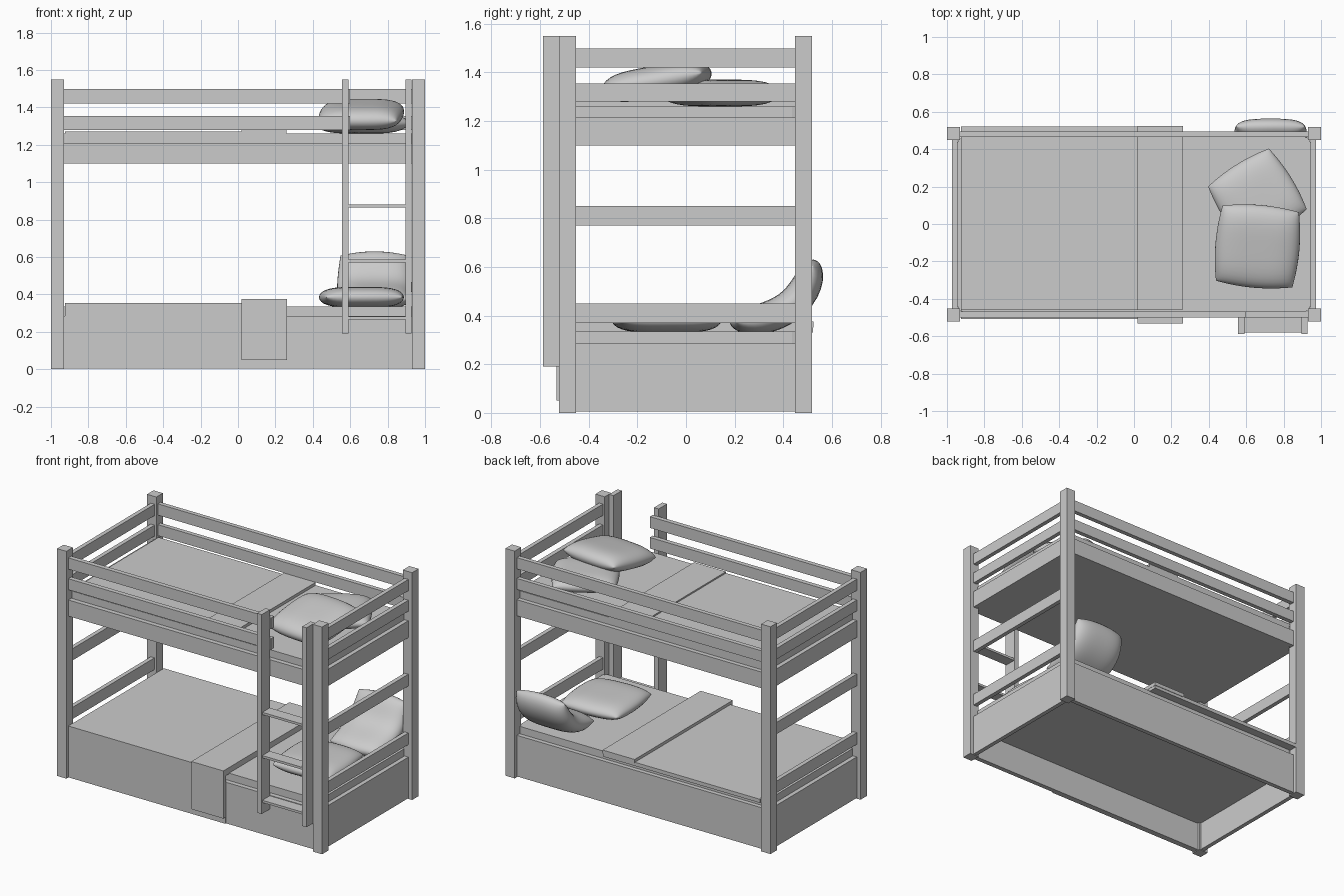
import bpy, bmesh, math
from mathutils import Vector, Matrix

if "Cube" in bpy.data.objects:
    bpy.data.objects.remove(bpy.data.objects["Cube"])


def link(name, bm):
    me = bpy.data.meshes.new(name)
    bm.to_mesh(me)
    bm.free()
    ob = bpy.data.objects.new(name, me)
    bpy.context.collection.objects.link(ob)
    return ob


def box(name, x, y, z, bevel=0):
    """Box given by its (min, max) range on each axis."""
    bm = bmesh.new()
    bmesh.ops.create_cube(bm, size=1)
    for v in bm.verts:
        v.co = Vector([(r[0] + r[1]) / 2 + c * (r[1] - r[0]) for c, r in zip(v.co, (x, y, z))])
    if bevel:
        edges = [e for e in bm.edges if abs(e.verts[0].co.z - e.verts[1].co.z) > 1e-4]
        bmesh.ops.bevel(bm, geom=edges, offset=bevel, segments=3, affect='EDGES', profile=0.5)
    return link(name, bm)


def pillow(name, loc, size, rot=(0, 0, 0), path=None):
    """Cushion with bulging sides; path = three (y, z) points to bend it along."""
    w, d, h = [s / 2 for s in size]
    n = 10
    bm = bmesh.new()
    for side in (1, -1):
        grid = []
        for j in range(2 * n + 1):
            row = []
            for i in range(2 * n + 1):
                u, v = [math.sin(k / n * math.pi / 2) if abs(k) < n else k / n for k in (i - n, j - n)]
                x = w * u * (1 - 0.09 * v * v)
                y = d * v * (1 - 0.09 * u * u)
                z = side * h * math.sqrt(max(0, (1 - u ** 4) * (1 - v ** 4)))
                if path:
                    a, b, c = [Vector(p) for p in path]
                    t = (y / d + 1) / 2
                    p = a * (1 - t) ** 2 + b * 2 * t * (1 - t) + c * t * t
                    g = ((b - a) * (1 - t) + (c - b) * t).normalized()
                    y, z = p.x - g.y * z, p.y + g.x * z
                row.append(bm.verts.new((x, y, z)))
            grid.append(row)
        for j in range(2 * n):
            for i in range(2 * n):
                q = [grid[j][i], grid[j][i + 1], grid[j + 1][i + 1], grid[j + 1][i]]
                bm.faces.new(q if side > 0 else q[::-1])
    bmesh.ops.remove_doubles(bm, verts=bm.verts, dist=1e-5)
    bmesh.ops.recalc_face_normals(bm, faces=bm.faces)
    for f in bm.faces:
        f.smooth = True
    ob = link(name, bm)
    ob.location = loc
    ob.rotation_euler = [math.radians(a) for a in rot]
    return ob


# corner posts
for sx, xr in (("left", (-1, -0.93)), ("right", (0.93, 1))):
    for sy, yr in (("front", (-0.522, -0.452)), ("back", (0.448, 0.518))):
        box(f"{sy}_{sx}_post", xr, yr, (0, 1.55))

# end boards and rails
end_rows = [("lower_end_board", 0.005, 0.285), ("lower_end_rail", 0.37, 0.45),
            ("middle_end_rail", 0.77, 0.85), ("upper_end_board", 1.10, 1.215),
            ("upper_end_rail", 1.28, 1.355), ("top_end_rail", 1.42, 1.497)]
for name, z0, z1 in end_rows:
    for sx, xr in (("left", (-0.972, -0.943)), ("right", (0.943, 0.972))):
        box(f"{sx}_{name}", xr, (-0.455, 0.45), (z0, z1))

# side boards and guard rails (front rails stop at the ladder)
side_rows = [("lower_side_board", 0.005, 0.285, 0.935), ("upper_side_board", 1.10, 1.21, 0.935),
             ("guard_rail", 1.28, 1.355, 0.60), ("top_guard_rail", 1.42, 1.497, 0.60)]
for name, z0, z1, x1 in side_rows:
    box("front_" + name, (-0.935, x1), (-0.50, -0.468), (z0, z1))
    box("back_" + name, (-0.935, 0.935), (0.465, 0.495), (z0, z1))

# mattresses
box("lower_mattress", (-0.943, 0.943), (-0.468, 0.465), (0.20, 0.335), 0.03)
box("upper_mattress", (-0.943, 0.943), (-0.468, 0.465), (1.10, 1.26), 0.03)

# upper blanket with folded band
box("upper_blanket", (-0.925, 0.26), (-0.46, 0.465), (1.255, 1.27))
box("upper_blanket_fold", (0.02, 0.26), (-0.46, 0.465), (1.265, 1.28))

# lower blanket, draped over the front, with folded band
box("lower_blanket", (-0.925, 0.26), (-0.508, 0.522), (0.33, 0.355))
box("lower_blanket_drape", (-0.925, 0.26), (-0.508, -0.498), (0.005, 0.345))
box("lower_blanket_fold", (0.02, 0.262), (-0.532, 0.525), (0.35, 0.375))
box("lower_fold_drape", (0.02, 0.262), (-0.532, -0.505), (0.05, 0.36))

# ladder
for name, xr in (("left", (0.555, 0.59)), ("right", (0.895, 0.928))):
    box(f"ladder_{name}_rail", xr, (-0.587, -0.497), (0.19, 1.55))
for i, z in enumerate((0.265, 0.57, 0.865)):
    box(f"ladder_rung_{i + 1}", (0.585, 0.90), (-0.58, -0.50), (z, z + 0.016))

# pillows
pillow("upper_flat_pillow", (0.66, 0.14, 1.315), (0.42, 0.42, 0.11), (0, 0, 32))
pillow("upper_tilted_pillow", (0.66, -0.12, 1.362), (0.45, 0.45, 0.13), (10, 0, -5))
pillow("lower_flat_pillow", (0.66, -0.08, 0.385), (0.45, 0.45, 0.11), (0, 0, 4))
pillow("lower_leaning_pillow", (0.73, 0, 0), (0.40, 0.42, 0.13), (0, 0, 0),
       path=((0.18, 0.375), (0.49, 0.37), (0.525, 0.63)))
